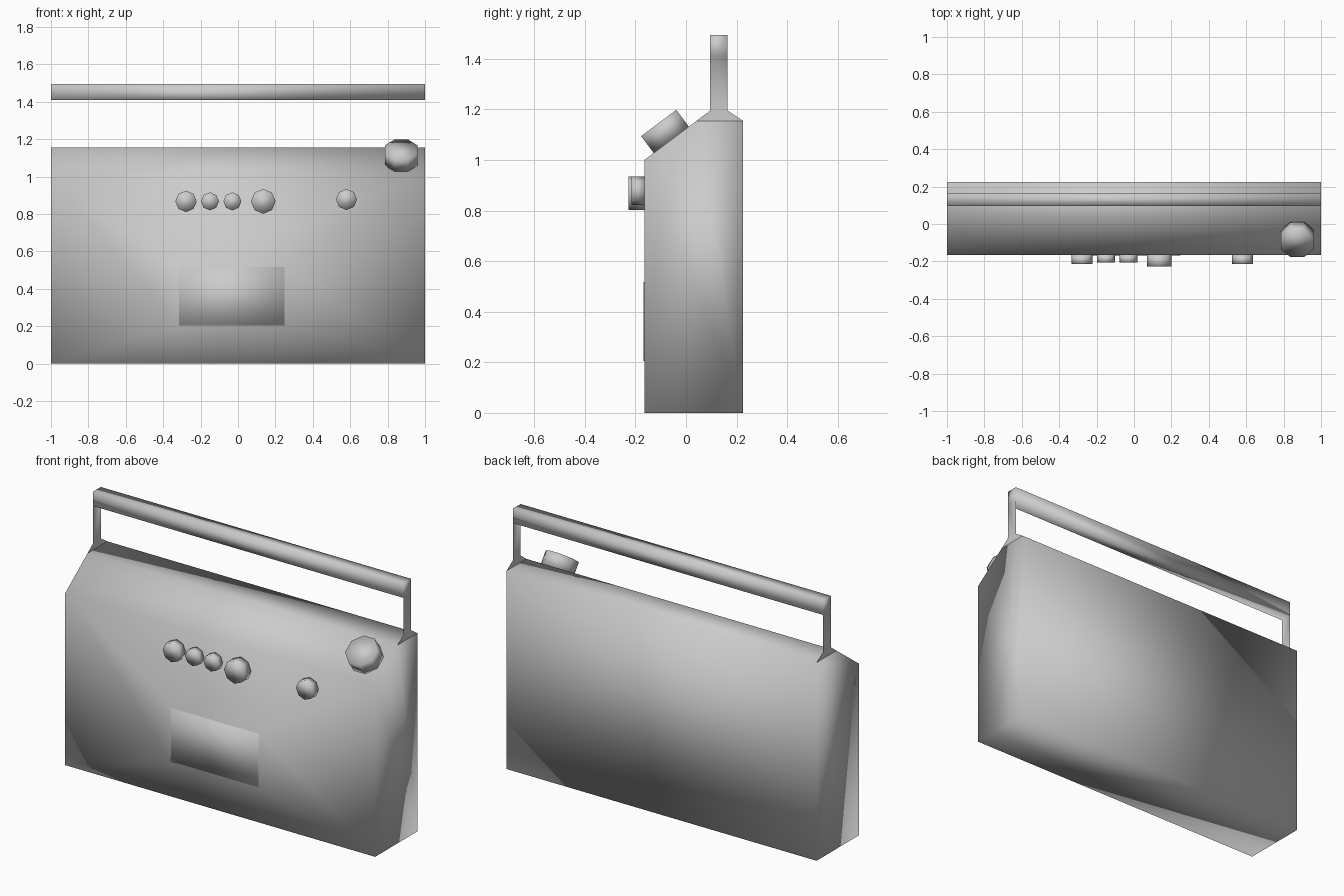
import bpy, bmesh
from math import pi, atan2
from mathutils import Matrix, Vector

if "Cube" in bpy.data.objects:
    bpy.data.objects.remove(bpy.data.objects["Cube"])


def finish(name, bm, matrix=None):
    if matrix:
        bm.transform(matrix)
    for f in bm.faces:
        f.smooth = True
    mesh = bpy.data.meshes.new(name)
    bm.to_mesh(mesh)
    bm.free()
    ob = bpy.data.objects.new(name, mesh)
    bpy.context.collection.objects.link(ob)
    return ob


def prism(bm, profile):
    """Extrude a (y, z) profile from x = -1 to x = 1."""
    face = bm.faces.new([bm.verts.new((-1, y, z)) for y, z in profile])
    new = bmesh.ops.extrude_face_region(bm, geom=[face])["geom"]
    bmesh.ops.translate(bm, vec=(2, 0, 0),
                        verts=[v for v in new if isinstance(v, bmesh.types.BMVert)])
    bmesh.ops.recalc_face_normals(bm, faces=bm.faces)


# Case with a sloped top front edge
bm = bmesh.new()
prism(bm, [(-0.165, 0), (0.225, 0), (0.225, 1.155), (0.042, 1.155), (-0.165, 1.0)])
front = min(bm.faces, key=lambda f: f.calc_center_median().y)

# Slightly raised panel in the case front
bmesh.ops.inset_region(bm, faces=[front], thickness=0.2)
for v in front.verts:
    v.co.x = -0.315 if v.co.x < 0 else 0.25
    v.co.z = 0.205 if v.co.z < 0.5 else 0.517
bmesh.ops.inset_region(bm, faces=[front], thickness=0.0005, depth=0.003)
finish("case", bm)

# Handle bar with flat end plates rising from the case sides
bm = bmesh.new()
prism(bm, [(0.095, 1.41), (0.165, 1.41), (0.165, 1.495), (0.095, 1.495)])
plate = [(0.042, 1.155), (0.225, 1.155), (0.165, 1.195),
         (0.165, 1.41), (0.095, 1.41), (0.095, 1.195)]
for x in (-1, 1):
    bm.faces.new([bm.verts.new((x, y, z)) for y, z in plate[::x]])
bmesh.ops.remove_doubles(bm, verts=bm.verts, dist=0.0005)
finish("handle", bm)


def knob(name, base, axis, radius, height, spin=0.0):
    bm = bmesh.new()
    bmesh.ops.create_cone(bm, cap_ends=True, segments=8, radius1=radius,
                          radius2=radius, depth=height,
                          matrix=Matrix.Translation((0, 0, height / 2)) @ Matrix.Rotation(spin, 4, 'Z'))
    tilt = Matrix.Rotation(atan2(-axis[1], axis[2]), 4, 'X')
    finish(name, bm, Matrix.Translation(base) @ tilt)


# Row of front knobs
for i, (x, z, r, h) in enumerate([(-0.278, 0.868, 0.057, 0.05), (-0.15, 0.868, 0.048, 0.041),
                                  (-0.03, 0.868, 0.048, 0.041), (0.135, 0.868, 0.066, 0.063),
                                  (0.58, 0.878, 0.056, 0.05)]):
    knob(f"front_knob_{i + 1}", (x, -0.165, z), Vector((0, -1, 0)), r, h)

# Large dial on the slope
knob("top_dial", (0.873, -0.058, 1.08), Vector((0, -0.6, 0.8)), 0.094, 0.083, pi / 8)
